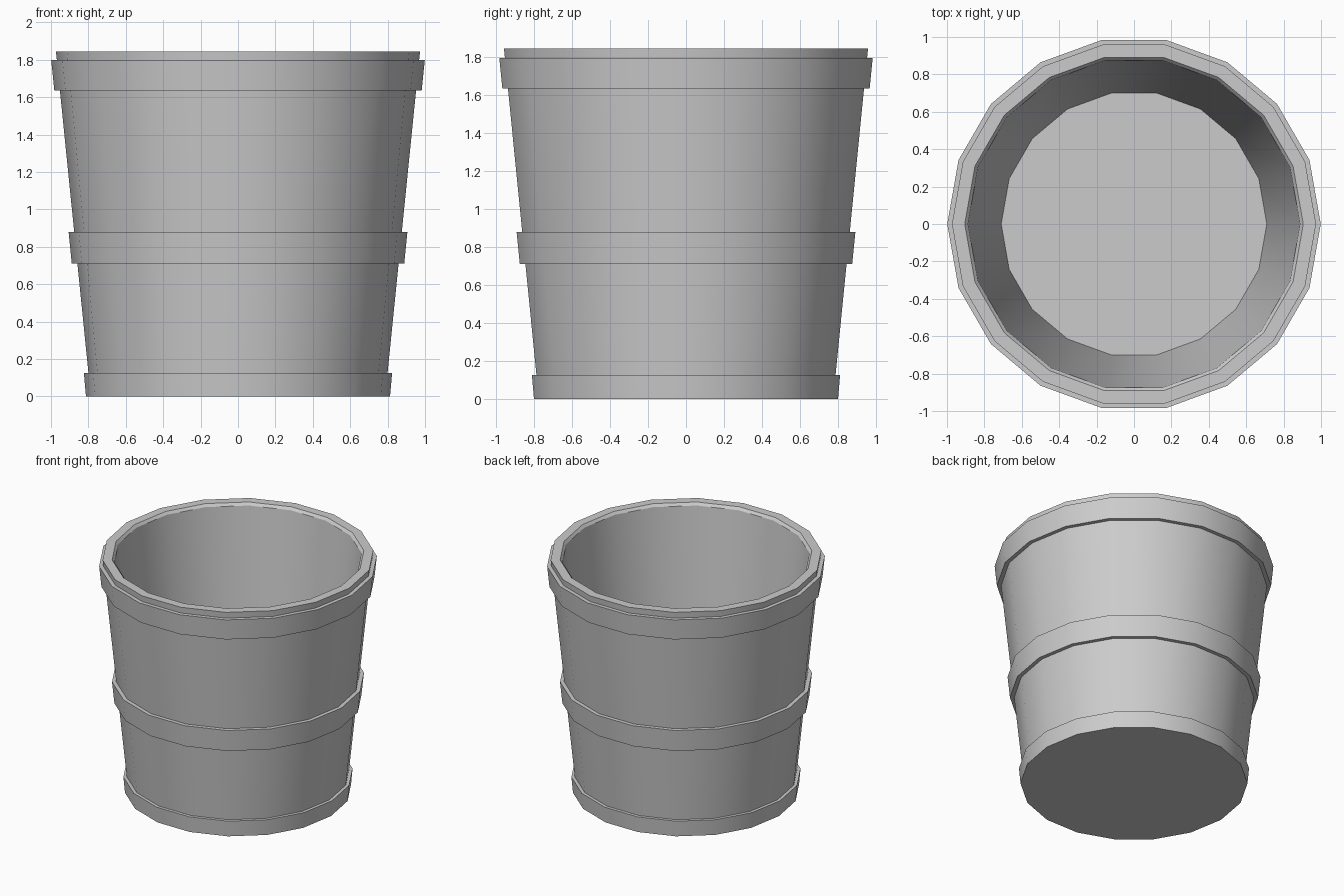
import bpy, bmesh, math

SIDES = 18
HEIGHT = 1.845

cube = bpy.data.objects.get("Cube")
if cube:
    bpy.data.objects.remove(cube, do_unlink=True)

grey = bpy.data.materials.new("plain_grey")
grey.use_nodes = True
colour = (0.6, 0.6, 0.6, 1)
grey.diffuse_color = colour
grey.node_tree.nodes["Principled BSDF"].inputs["Base Color"].default_value = colour


def wall_radius(z):
    """Outer radius of the tapered wall at height z."""
    return 0.787 + 0.101 * z


def lathe(name, profile, cap_start=False, cap_end=False):
    """Spin a (radius, height) profile, listed from the bottom up the outside."""
    bm = bmesh.new()
    rings = []
    for r, z in profile:
        rings.append([bm.verts.new((r * math.cos(a), r * math.sin(a), z))
                      for a in (math.tau * i / SIDES for i in range(SIDES))])
    for low, high in zip(rings, rings[1:]):
        for i in range(SIDES):
            j = (i + 1) % SIDES
            bm.faces.new((low[i], low[j], high[j], high[i]))
    if cap_start:
        bm.faces.new(rings[0][::-1])
    if cap_end:
        bm.faces.new(rings[-1])
    mesh = bpy.data.meshes.new(name)
    bm.to_mesh(mesh)
    bm.free()
    mesh.materials.append(grey)
    obj = bpy.data.objects.new(name, mesh)
    bpy.context.collection.objects.link(obj)
    bpy.ops.object.select_all(action="DESELECT")
    obj.select_set(True)
    bpy.context.view_layer.objects.active = obj
    bpy.ops.object.shade_smooth_by_angle(angle=math.radians(30))
    return obj


# Tapered wall, bevelled inner lip and inside floor
lathe("bucket_wall", [
    (wall_radius(0.125), 0.125),
    (wall_radius(HEIGHT), HEIGHT),
    (0.905, HEIGHT),
    (0.888, HEIGHT - 0.02),
    (0.71, 0.06),
], cap_end=True)

# Bottom hoop with the closed underside
lathe("bottom_hoop", [
    (0.813, 0), (0.824, 0.125), (wall_radius(0.125), 0.125),
], cap_start=True)

# Raised hoops around the wall
for name, z0, z1 in (("middle_hoop", 0.71, 0.88), ("top_hoop", 1.635, 1.797)):
    lathe(name, [
        (wall_radius(z0), z0),
        (wall_radius(z0) + 0.03, z0),
        (wall_radius(z1) + 0.03, z1),
        (wall_radius(z1), z1),
    ])
